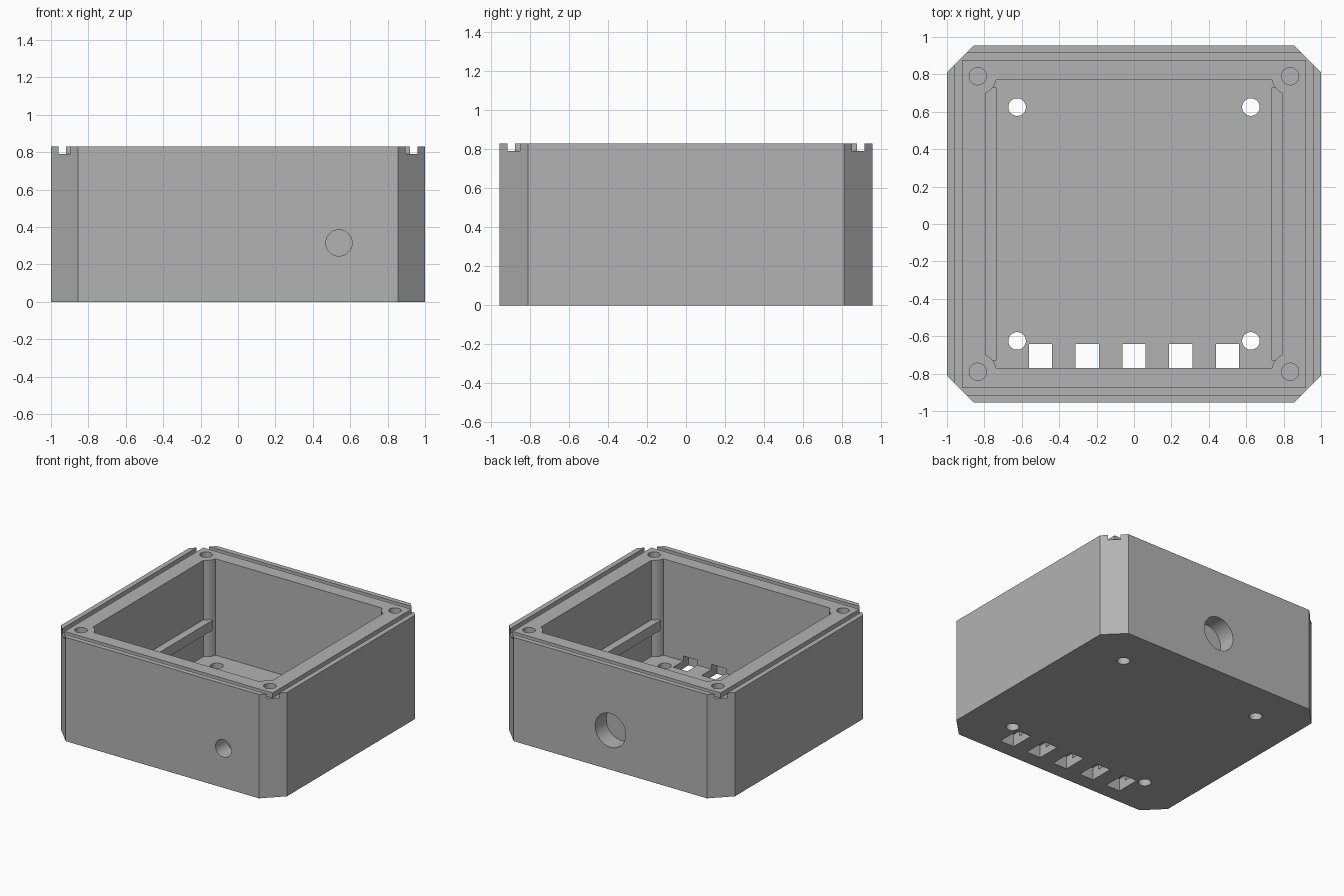
import bpy
from math import pi

cube = bpy.data.objects.get("Cube")
if cube:
    bpy.data.objects.remove(cube, do_unlink=True)

grey = bpy.data.materials.new("plain grey")
grey.use_nodes = True
colour = (0.45, 0.45, 0.45, 1)
grey.diffuse_color = colour
grey.node_tree.nodes["Principled BSDF"].inputs["Base Color"].default_value = colour

HX, HY, H = 1.0, 0.955, 0.83      # half sizes and height
CHAMFER = 0.145
CX, CY, FLOOR = 0.795, 0.77, 0.06  # cavity half sizes and floor
HOLE_Z = 0.315
SIDES = (-1, 1)
CORNERS = [(sx, sy) for sx in SIDES for sy in SIDES]


def prism(name, pts, z0, z1):
    """Upright prism from a counter-clockwise outline."""
    n = len(pts)
    verts = [(x, y, z) for z in (z0, z1) for x, y in pts]
    faces = [tuple(reversed(range(n))), tuple(range(n, 2 * n))]
    faces += [(i, (i + 1) % n, n + (i + 1) % n, n + i) for i in range(n)]
    mesh = bpy.data.meshes.new(name)
    mesh.from_pydata(verts, [], faces)
    mesh.materials.append(grey)
    ob = bpy.data.objects.new(name, mesh)
    bpy.context.collection.objects.link(ob)
    return ob


def box(name, x0, x1, y0, y1, z0, z1):
    return prism(name, [(x0, y0), (x1, y0), (x1, y1), (x0, y1)], z0, z1)


def cylinder(name, r, depth, loc, rot=(0, 0, 0)):
    bpy.ops.mesh.primitive_cylinder_add(vertices=40, radius=r, depth=depth,
                                        location=loc, rotation=rot)
    ob = bpy.context.object
    ob.name = name
    ob.data.materials.append(grey)
    return ob


def cut(target, cutter):
    """Subtract the cutter and delete it."""
    mod = target.modifiers.new("cut", 'BOOLEAN')
    mod.operation = 'DIFFERENCE'
    mod.solver = 'EXACT'
    mod.object = cutter
    bpy.context.view_layer.objects.active = target
    bpy.ops.object.modifier_apply(modifier=mod.name)
    bpy.data.objects.remove(cutter, do_unlink=True)


# Outer block with chamfered corners
ix, iy = HX - CHAMFER, HY - CHAMFER
outline = [(-ix, -HY), (ix, -HY), (HX, -iy), (HX, iy),
           (ix, HY), (-ix, HY), (-HX, iy), (-HX, -iy)]
body = prism("enclosure_body", outline, 0, H)

# Cavity, leaving round screw posts in the corners
cavity = box("cavity", -CX, CX, -CY, CY, FLOOR, H + 0.1)
for sx, sy in CORNERS:
    cut(cavity, cylinder("post", 0.1, 2, (sx * 0.835, sy * 0.79, 0.5)))
cut(body, cavity)

# Seal grooves running out through the chamfers
for s in SIDES:
    gx, gy = sorted((s * 0.92, s * 0.96)), sorted((s * 0.877, s * 0.915))
    cut(body, box("groove_x", *gx, -1.2, 1.2, H - 0.04, H + 0.1))
    cut(body, box("groove_y", -1.2, 1.2, *gy, H - 0.04, H + 0.1))

# Blind screw holes in the rim and mounting holes through the floor
for sx, sy in CORNERS:
    cut(body, cylinder("screw_hole", 0.046, 0.8, (sx * 0.835, sy * 0.79, H)))
    cut(body, cylinder("floor_hole", 0.047, 0.3, (sx * 0.625, sy * 0.625, 0)))

# Vent slots reaching under the front wall
for i in range(-2, 3):
    x = i * 0.25
    cut(body, box("vent", x - 0.0625, x + 0.0625, -0.835, -0.642, -0.1, 0.1))

# Blind cable knockouts in the front and back walls
cut(body, cylinder("front_knockout", 0.07, 0.28, (0.54, -HY, HOLE_Z), (pi / 2, 0, 0)))
cut(body, cylinder("back_knockout", 0.135, 0.28, (0, HY, HOLE_Z), (pi / 2, 0, 0)))

# Board support rails on the side walls
for s, side in zip(SIDES, ("right", "left")):
    x0, x1 = sorted((s * 0.735, s * (CX + 0.01)))
    box(side + "_board_rail", x0, x1, -0.73, 0.73, 0.275, 0.355)

# Smooth the round holes, keep edges sharp
bpy.ops.object.select_all(action='DESELECT')
body.select_set(True)
bpy.context.view_layer.objects.active = body
bpy.ops.object.shade_smooth_by_angle(angle=pi / 6)
